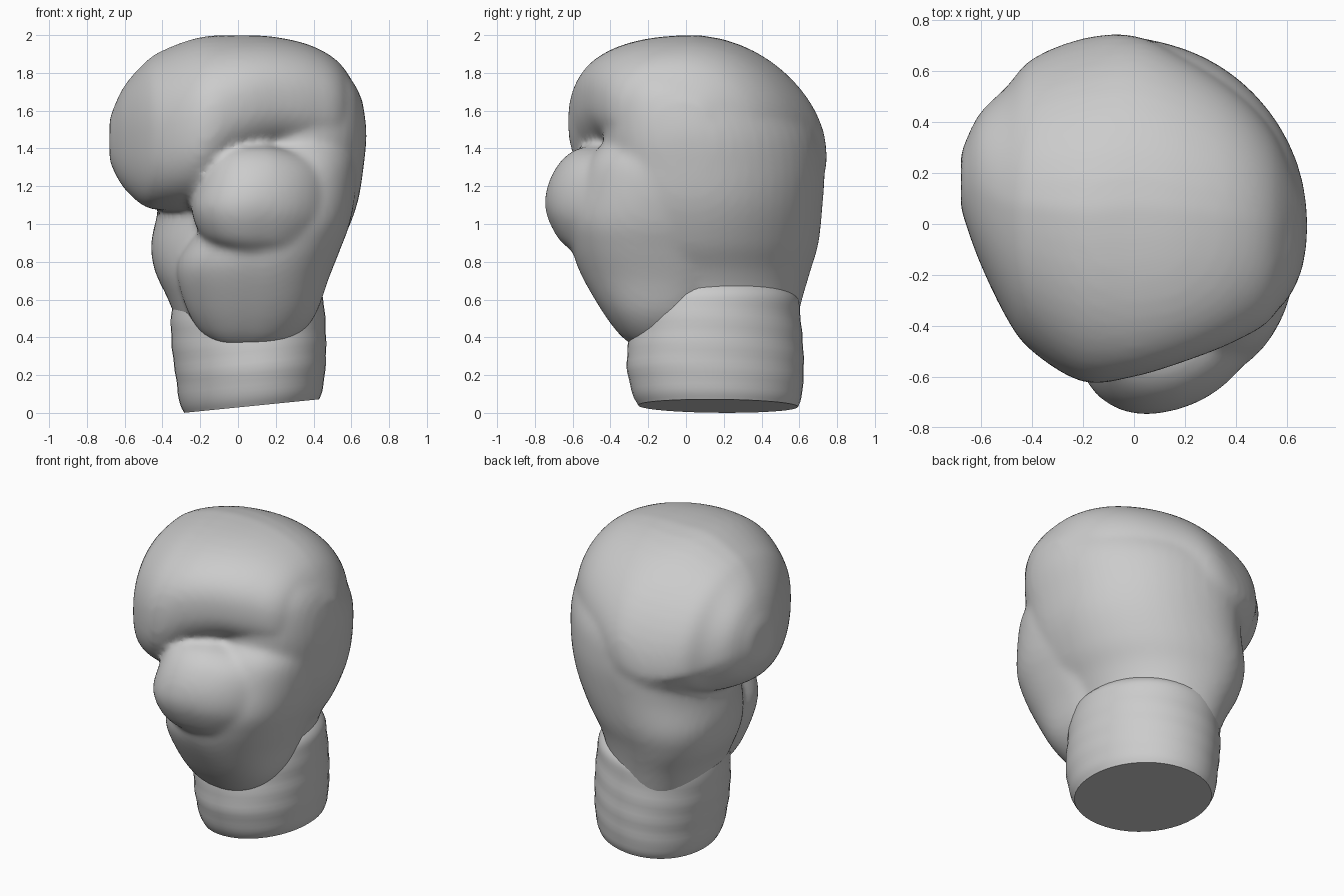
import bpy, bmesh, math

if "Cube" in bpy.data.objects:
    bpy.data.objects.remove(bpy.data.objects["Cube"])

SEG = 48


def smooth_keys(keys, steps=5):
    """Catmull-Rom interpolation between section keys."""
    out = []
    for i in range(len(keys) - 1):
        p0, p1 = keys[max(i - 1, 0)], keys[i]
        p2, p3 = keys[i + 1], keys[min(i + 2, len(keys) - 1)]
        for s in range(steps):
            t = s / steps
            out.append([0.5 * (2 * b + (c - a) * t + (2 * a - 5 * b + 4 * c - d) * t * t
                               + (3 * b - a - 3 * c + d) * t ** 3)
                        for a, b, c, d in zip(p0, p1, p2, p3)])
    out.append(list(keys[-1]))
    return out


def loft(bm, keys, place, power=2.2):
    """Keys are (position, u_min, u_max, v_min, v_max); place maps to x, y, z."""
    rings = []
    for p, u0, u1, v0, v1 in smooth_keys(keys):
        cu, cv, ru, rv = (u0 + u1) / 2, (v0 + v1) / 2, (u1 - u0) / 2, (v1 - v0) / 2
        ring = []
        for i in range(SEG):
            a = 2 * math.pi * i / SEG
            c, s = math.cos(a), math.sin(a)
            du = ru * math.copysign(abs(c) ** (2 / power), c)
            dv = rv * math.copysign(abs(s) ** (2 / power), s)
            ring.append(bm.verts.new(place(p, cu, cv, du, dv)))
        rings.append(ring)
    for a, b in zip(rings, rings[1:]):
        for i in range(SEG):
            j = (i + 1) % SEG
            bm.faces.new((a[i], a[j], b[j], b[i]))
    bm.faces.new(rings[0][::-1])
    bm.faces.new(rings[-1])


def finish(bm, name):
    bmesh.ops.recalc_face_normals(bm, faces=bm.faces)
    mesh = bpy.data.meshes.new(name)
    bm.to_mesh(mesh)
    bm.free()
    ob = bpy.data.objects.new(name, mesh)
    bpy.context.collection.objects.link(ob)
    bpy.ops.object.select_all(action='DESELECT')
    ob.select_set(True)
    bpy.context.view_layer.objects.active = ob
    bpy.ops.object.shade_smooth_by_angle(angle=math.radians(40))
    return ob


def skewed(p, cu, cv, du, dv):
    return (cu + du, cv + dv - 0.26 * du, p)


def sideways(p, cu, cv, du, dv):
    back, left = max(du, 0), min(1, max(-p, 0) / 0.4)
    z = cv + dv - 0.1 * back - 0.4 * back * back
    if dv < 0:
        z += 0.25 * back * left
    return (p, cu + du, z + 0.08 * min(du, 0) * left)


def thumbwise(p, cu, cv, du, dv):
    return (cu + du, cv + dv + 0.25 * du, p - 0.15 * max(du, 0))


def heelwise(p, cu, cv, du, dv):
    return (cu + du, cv + dv - 0.04 * du, p - 0.15 * max(du, 0))


mitt = bmesh.new()

# back of hand and palm
loft(mitt, [(0.42, -0.30, 0.38, -0.25, 0.56), (0.60, -0.37, 0.40, -0.32, 0.60),
            (0.75, -0.44, 0.46, -0.35, 0.64), (0.90, -0.46, 0.55, -0.37, 0.68),
            (1.10, -0.42, 0.63, -0.38, 0.70), (1.30, -0.42, 0.665, -0.40, 0.71),
            (1.50, -0.46, 0.68, -0.41, 0.68), (1.70, -0.45, 0.64, -0.39, 0.54),
            (1.85, -0.30, 0.52, -0.32, 0.34), (1.93, -0.2, 0.38, -0.25, 0.2)], skewed)

# padded finger roll, lofted from left to right
loft(mitt, [(-0.68, 0.06, 0.28, 1.33, 1.56), (-0.61, -0.14, 0.43, 1.20, 1.72),
            (-0.50, -0.37, 0.54, 1.10, 1.85), (-0.40, -0.50, 0.65, 1.08, 1.92),
            (-0.20, -0.62, 0.73, 1.09, 1.99), (0.0, -0.60, 0.74, 1.25, 2.0),
            (0.20, -0.54, 0.65, 1.34, 1.99), (0.40, -0.46, 0.52, 1.35, 1.94),
            (0.55, -0.36, 0.36, 1.36, 1.84), (0.66, -0.14, 0.13, 1.42, 1.65)], sideways, 2.4)

# thumb base, carried up the side to fair into the hand
loft(mitt, [(0.36, -0.10, 0.16, -0.28, -0.08), (0.43, -0.20, 0.30, -0.36, 0.1),
            (0.57, -0.28, 0.41, -0.46, 0.2), (0.77, -0.325, 0.48, -0.57, 0.3),
            (0.92, -0.25, 0.54, -0.61, 0.3), (1.05, -0.14, 0.59, -0.61, 0.3),
            (1.20, -0.10, 0.62, -0.57, 0.3), (1.36, 0.0, 0.63, -0.50, 0.3),
            (1.48, 0.1, 0.6, -0.38, 0.25)], heelwise)

# thumb tip
loft(mitt, [(0.86, -0.08, 0.36, -0.60, -0.1), (0.93, -0.19, 0.46, -0.67, 0.1),
            (1.07, -0.245, 0.54, -0.73, 0.2), (1.20, -0.22, 0.55, -0.72, 0.2),
            (1.32, -0.17, 0.52, -0.66, 0.1), (1.39, -0.12, 0.44, -0.58, 0.0),
            (1.42, -0.04, 0.3, -0.48, -0.1)], thumbwise)

# merge the padding into one soft skin with creases
mitt_ob = finish(mitt, "mitt")
remesh = mitt_ob.modifiers.new("skin", 'REMESH')
remesh.mode = 'VOXEL'
remesh.voxel_size = 0.022
remesh.use_smooth_shade = True
soften = mitt_ob.modifiers.new("soften", 'SMOOTH')
soften.factor = 0.5
soften.iterations = 8


# wrist cuff with a tilted hem and faint wrinkles
def cuff_place(p, cu, cv, du, dv):
    w = 1 + 0.004 * math.sin(p * 48 + math.atan2(dv, du)) * min(1, p * 8)
    x = cu + du * w
    return (x, cv + dv * w - 0.13 * du, p + 0.1 * (x + 0.29))


cuff = bmesh.new()
loft(cuff, [(0.0, -0.285, 0.43, -0.25, 0.59), (0.06, -0.31, 0.45, -0.28, 0.61),
            (0.20, -0.33, 0.465, -0.31, 0.62), (0.35, -0.35, 0.465, -0.30, 0.615),
            (0.50, -0.355, 0.455, -0.28, 0.60), (0.58, -0.34, 0.43, -0.25, 0.59),
            (0.64, -0.28, 0.37, -0.18, 0.53)], cuff_place, 2.05)
finish(cuff, "cuff")
